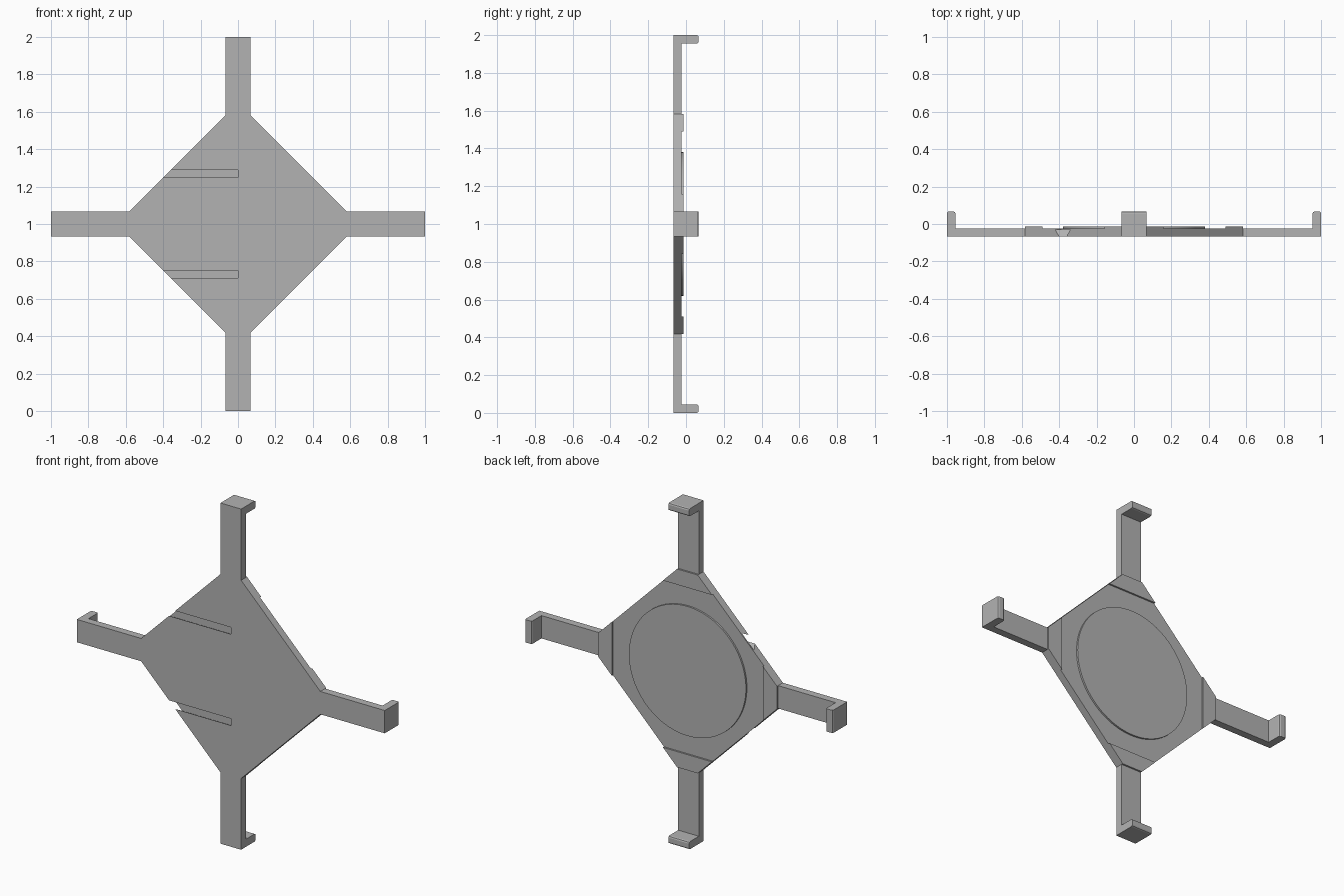
import bpy, bmesh, math
from mathutils import Matrix, Vector

if "Cube" in bpy.data.objects:
    bpy.data.objects.remove(bpy.data.objects["Cube"])

FRONT, BACK, RAISED, TIP = -0.067, -0.023, -0.013, 0.067
HALF = 0.067          # half width of an arm
CORNER = 0.582        # where the arms meet the plate
PAD = 0.49            # inner edge of the corner pads
CENTRE = Vector((0, 0, 1))

grey = bpy.data.materials.new("plain_grey")
grey.use_nodes = True
colour = (0.45, 0.45, 0.45, 1)
grey.diffuse_color = colour
grey.node_tree.nodes["Principled BSDF"].inputs["Base Color"].default_value = colour


def prism(name, outline, offset, turn=0):
    """Extrude a 3D outline along offset, turned about the centre's y axis."""
    bm = bmesh.new()
    face = bm.faces.new([bm.verts.new(p) for p in outline])
    extruded = bmesh.ops.extrude_face_region(bm, geom=[face], use_keep_orig=True)
    moved = [v for v in extruded["geom"] if isinstance(v, bmesh.types.BMVert)]
    bmesh.ops.translate(bm, verts=moved, vec=offset)
    bmesh.ops.recalc_face_normals(bm, faces=bm.faces)
    bm.transform(Matrix.Translation(CENTRE) @ Matrix.Rotation(turn, 4, "Y"))
    mesh = bpy.data.meshes.new(name)
    bm.to_mesh(mesh)
    bm.free()
    obj = bpy.data.objects.new(name, mesh)
    bpy.context.scene.collection.objects.link(obj)
    mesh.materials.append(grey)
    return obj


# Diamond plate with clipped corners
outline = []
for sx, sz in ((1, 1), (-1, 1), (-1, -1), (1, -1)):
    pair = [(sx * CORNER, FRONT, sz * HALF), (sx * HALF, FRONT, sz * CORNER)]
    outline += pair if sx * sz > 0 else pair[::-1]
plate = prism("plate", outline, (0, BACK - FRONT, 0))

# Dovetail slots in the front, open at the slanted edges
for side, label in ((1, "upper"), (-1, "lower")):
    mid = side * 0.268
    section = [(0, FRONT - 0.01, mid - 0.02), (0, FRONT - 0.01, mid + 0.02),
               (0, FRONT, mid + 0.02), (0, -0.03, mid + 0.04),
               (0, -0.03, mid - 0.04), (0, FRONT, mid - 0.02)]
    cutter = prism(label + "_slot_cutter", section, (-0.7, 0, 0))
    cutter.hide_render = True
    cutter.hide_set(True)
    cut = plate.modifiers.new(label + "_slot", "BOOLEAN")
    cut.operation = "DIFFERENCE"
    cut.solver = "EXACT"
    cut.object = cutter

# Four arms with hooked tips, and a raised pad at the root of each
names = ("left", "bottom", "right", "top")
for i, label in enumerate(names):
    turn = i * math.pi / 2
    hook = [(CORNER, FRONT), (1, FRONT), (1, TIP - 0.01), (0.997, TIP - 0.003),
            (0.99, TIP), (0.965, TIP), (0.958, TIP - 0.003), (0.955, TIP - 0.01),
            (0.955, BACK), (CORNER, BACK)]
    prism(label + "_arm", [(x, y, -HALF) for x, y in hook], (0, 0, 2 * HALF), turn)
    wide = HALF + CORNER - PAD
    pad = [(PAD, -wide), (CORNER, -HALF), (CORNER, HALF), (PAD, wide)]
    prism(label + "_pad", [(x, BACK, z) for x, z in pad], (0, RAISED - BACK, 0), turn)

# Raised round boss on the back
steps = 96
circle = [(0.38 * math.cos(a), BACK, 0.38 * math.sin(a))
          for a in (math.tau * k / steps for k in range(steps))]
boss = prism("round_boss", circle, (0, RAISED - BACK, 0))
bpy.context.view_layer.objects.active = boss
boss.select_set(True)
bpy.ops.object.shade_smooth_by_angle(angle=math.radians(30))
